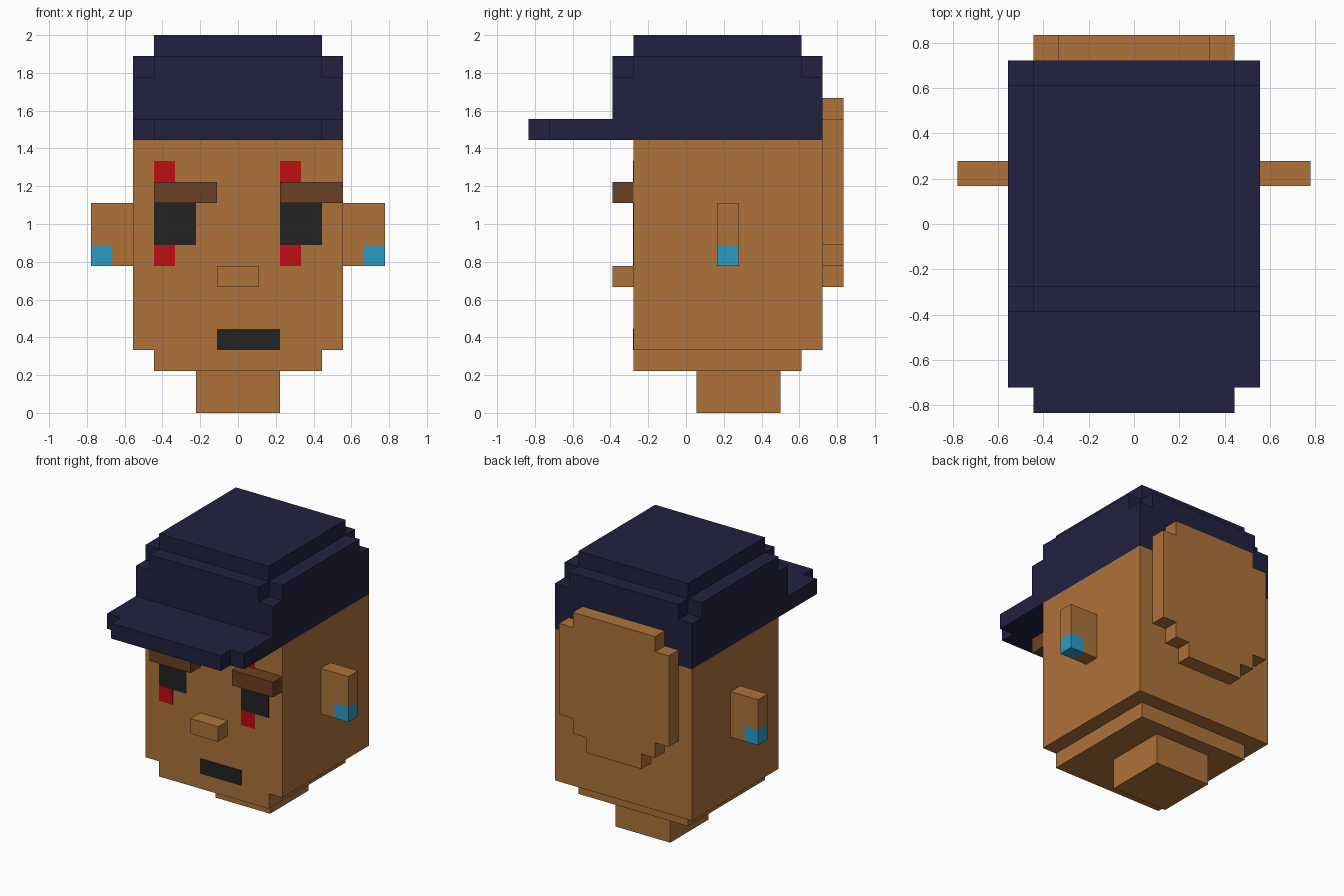
import bpy
import bmesh
from mathutils import Vector

if "Cube" in bpy.data.objects:
    bpy.data.objects.remove(bpy.data.objects["Cube"], do_unlink=True)

U = 1 / 9  # size of one block


def material(name, r, g, b):
    m = bpy.data.materials.new(name)
    m.use_nodes = True
    m.diffuse_color = (r, g, b, 1)
    m.node_tree.nodes["Principled BSDF"].inputs["Base Color"].default_value = (r, g, b, 1)
    return m


skin = material("skin brown", 0.42, 0.17, 0.042)
navy = material("cap navy", 0.015, 0.015, 0.052)
brow_brown = material("brow brown", 0.15, 0.05, 0.016)
black = material("soft black", 0.016, 0.016, 0.016)
red = material("paint red", 0.53, 0.004, 0.005)
blue = material("earring blue", 0.027, 0.33, 0.56)


def rect(a0, a1, b0, b1):
    return [(a0, b0), (a1, b0), (a1, b1), (a0, b1)]


def mirrored(half):
    """Close an outline from its +x half, listed from one end to the other."""
    return half + [(-x, v) for x, v in reversed(half)]


def solid(name, mat, *prisms):
    """Join prisms (axis, low, high, outline), all given in block units.
    Axis z takes (x, y) outlines, axis y takes (x, z) outlines."""
    bm = bmesh.new()
    for axis, low, high, outline in prisms:
        up = axis == "z"
        verts = [bm.verts.new(Vector((a, b, low) if up else (a, low, b)) * U)
                 for a, b in outline]
        face = bm.faces.new(verts)
        grown = bmesh.ops.extrude_face_region(bm, geom=[face])["geom"]
        step = Vector((0, 0, 1) if up else (0, 1, 0)) * (high - low) * U
        bmesh.ops.translate(bm, vec=step,
                            verts=[g for g in grown if isinstance(g, bmesh.types.BMVert)])
    bmesh.ops.recalc_face_normals(bm, faces=bm.faces)
    mesh = bpy.data.meshes.new(name)
    bm.to_mesh(mesh)
    bm.free()
    mesh.materials.append(mat)
    obj = bpy.data.objects.new(name, mesh)
    bpy.context.collection.objects.link(obj)
    return obj


FACE, BACK = -2.5, 6.5

# Head, chin and neck
solid("head", skin, ("z", 3, 13, rect(-5, 5, FACE, BACK)))
solid("chin", skin, ("z", 2, 3, rect(-4, 4, FACE, BACK - 1)))
solid("neck", skin, ("z", 0, 2, rect(-2, 2, 0.5, 4.5)))
solid("nose", skin, ("y", FACE - 1, FACE, rect(-1, 1, 6, 7)))

# Stepped pad on the back of the head
pad = mirrored([(2, 6), (2, 7), (3, 7), (3, 8), (4, 8), (4, 14), (3, 14), (3, 15)])
solid("back_pad", skin, ("y", BACK, BACK + 1, pad))

# Cap crown with notched upper corners, and brim
notched = mirrored([(4, -3.5), (4, -2.5), (5, -2.5), (5, 5.5), (4, 5.5), (4, 6.5)])
solid("cap_crown", navy,
      ("z", 13, 16, rect(-5, 5, -3.5, BACK)),
      ("z", 16, 17, notched),
      ("z", 17, 18, rect(-4, 4, -2.5, 5.5)))
brim = mirrored([(4, -7.5), (4, -6.5), (5, -6.5), (5, -3.5)])
solid("cap_brim", navy, ("z", 13, 14, brim))

# Ears, each with an earring block in the lower outer corner
for side, s in (("left", 1), ("right", -1)):
    ear = [(5, 7), (6, 7), (6, 8), (7, 8), (7, 10), (5, 10)]
    solid(side + "_ear", skin, ("y", 1.5, 2.5, [(s * x, z) for x, z in ear]))
    solid(side + "_earring", blue, ("y", 1.5, 2.5, rect(s * 6, s * 7, 7, 8)))


# Painted face details as thin plates
def plate(name, mat, *area):
    solid(name, mat, ("y", FACE - 0.03, FACE, rect(*area)))


for side, x in (("left", 2), ("right", -4)):
    solid(side + "_brow", brow_brown, ("y", FACE - 1, FACE, rect(x, x + 3, 10, 11)))
    plate(side + "_eye", black, x, x + 2, 8, 10)
    plate(side + "_upper_stripe", red, x, x + 1, 11, 12)
    plate(side + "_lower_stripe", red, x, x + 1, 7, 8)
plate("mouth", black, -1, 2, 3, 4)
